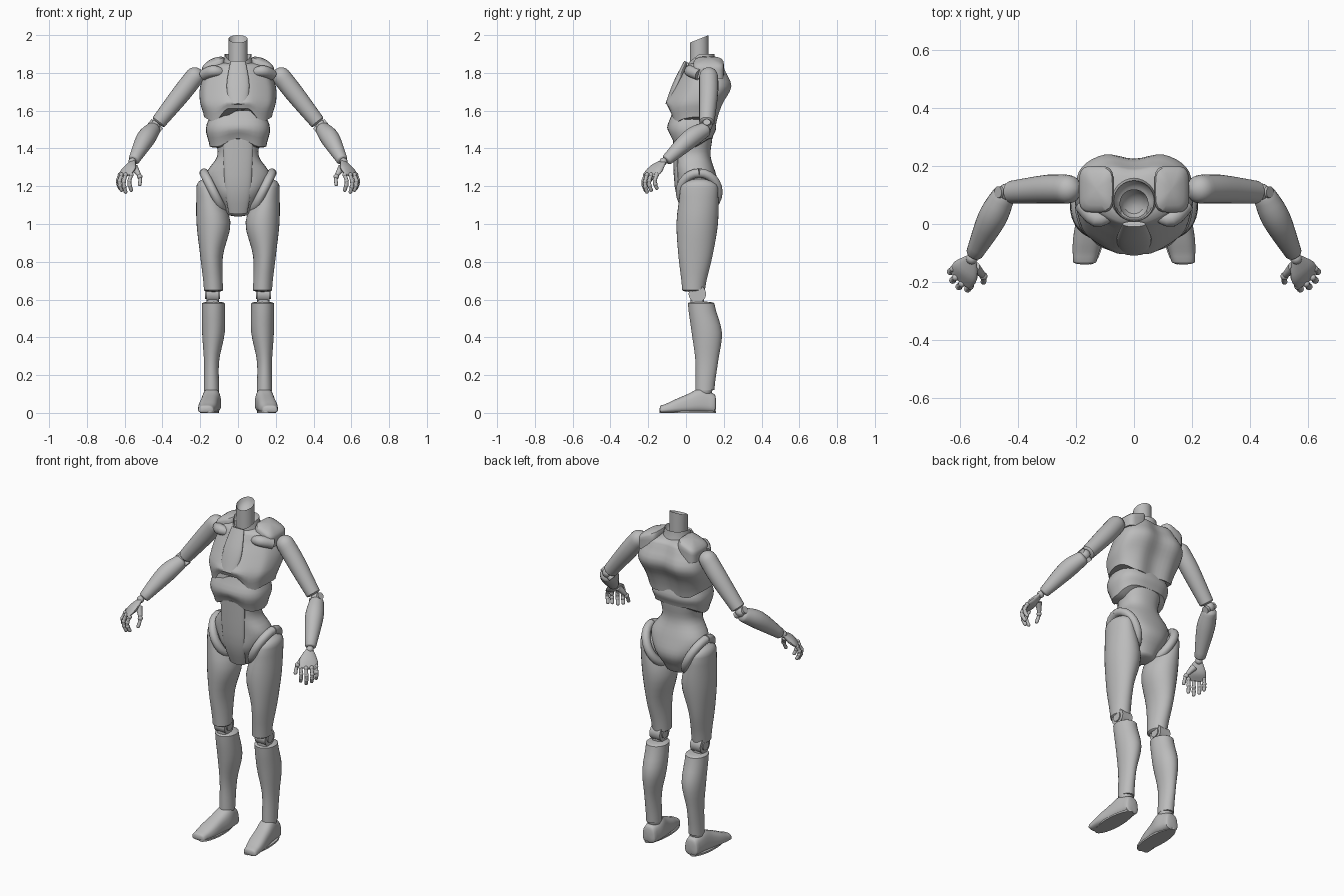
import bpy, bmesh, math
from mathutils import Vector

cube = bpy.data.objects.get("Cube")
if cube:
    bpy.data.objects.remove(cube, do_unlink=True)

GREY = (.5, .5, .5, 1)
material = bpy.data.materials.new("plain_grey")
material.use_nodes = True
material.diffuse_color = GREY
material.node_tree.nodes["Principled BSDF"].inputs["Base Color"].default_value = GREY


def clamp(value):
    return max(0, min(1, value))


def spline(rows, steps=4, closed=False):
    """Smooth interpolation through rows of numbers."""
    count, result = len(rows), []

    def pick(index):
        return rows[index % count] if closed else rows[max(0, min(count - 1, index))]

    for i in range(count if closed else count - 1):
        for step in range(steps):
            t = step / steps
            result.append([b + t * (c - a) / 2 + t * t * (a - 2.5 * b + 2 * c - d / 2)
                           + t ** 3 * (1.5 * (b - c) + (d - a) / 2)
                           for a, b, c, d in zip(pick(i - 1), pick(i), pick(i + 1), pick(i + 2))])
    return result if closed else result + [list(rows[-1])]


def unit(power=2, count=32):
    """Unit superellipse."""
    def shape(value):
        return math.copysign(abs(value) ** (2 / power), value)
    angles = [math.tau * i / count for i in range(count)]
    return [(shape(math.cos(a)), shape(math.sin(a))) for a in angles]


def dome(rings, height):
    """Extra rings that round off the last ring, or hollow it if negative."""
    if not height:
        return []
    centre, inner = [sum((Vector(p) for p in ring), Vector()) / len(ring)
                     for ring in (rings[-1], rings[-2])]
    rise = (centre - inner).normalized() * height
    return [[centre + (Vector(p) - centre) * math.cos(a) + rise * math.sin(a) for p in rings[-1]]
            for a in (.4, .8, 1.2, 1.5)]


def skin(name, rings, side=1, warp=None, start=0, end=0):
    """Skin a stack of rings, cap the ends, shade smooth with sharp creases."""
    rings = dome(rings[::-1], start)[::-1] + rings + dome(rings, end)
    bm = bmesh.new()
    loops = []
    for ring in rings:
        points = [warp(Vector(p)) if warp else Vector(p) for p in ring]
        loops.append([bm.verts.new((p.x * side, p.y, p.z)) for p in points])
    for low, high in zip(loops, loops[1:]):
        for i in range(len(low)):
            bm.faces.new((low[i - 1], low[i], high[i], high[i - 1]))
    bm.faces.new(loops[0])
    bm.faces.new(loops[-1])
    bmesh.ops.recalc_face_normals(bm, faces=bm.faces)
    for face in bm.faces:
        face.smooth = True
    for edge in bm.edges:
        edge.smooth = edge.calc_face_angle(0) < math.radians(35)
    mesh = bpy.data.meshes.new(name)
    bm.to_mesh(mesh)
    bm.free()
    mesh.materials.append(material)
    bpy.context.scene.collection.objects.link(bpy.data.objects.new(name, mesh))


def stack(low, high, rows):
    """Smoothed rows, each paired with an evenly spaced level."""
    rows = spline(rows)
    return [(low + (high - low) * i / (len(rows) - 1), *row) for i, row in enumerate(rows)]


def column(name, low, high, rows, power=2, **options):
    """Upright part from rows of (centre x, centre y, radius x, radius y)."""
    skin(name, [[(x + rx * u, y + ry * v, z) for u, v in unit(power)]
                for z, x, y, rx, ry in stack(low, high, rows)], **options)


def trunk(name, low, high, section, widths, fronts, backs, **options):
    """Central part from half widths and front and back depths."""
    rows = list(zip(widths, fronts, backs))
    skin(name, [[(w * u, (f + b) / 2 + (b - f) / 2 * v, z) for u, v in section]
                for z, w, f, b in stack(low, high, rows)], **options)


def tube(name, rows, ref=(0, 1, 0), count=20, steps=4, **options):
    """Limb along a path from rows of (x, y, z, radius[, second radius])."""
    rows = spline([row if len(row) > 4 else (*row, row[3]) for row in rows], steps)
    points, rings = [Vector(row[:3]) for row in rows], []
    for i, point in enumerate(points):
        along = points[min(i + 1, len(points) - 1)] - points[max(i - 1, 0)]
        a = Vector(ref).cross(along).normalized()
        b = along.normalized().cross(a)
        rings.append([point + a * rows[i][3] * u + b * rows[i][4] * v for u, v in unit(2, count)])
    skin(name, rings, **options)


def ball(name, centre, radius, side):
    x, y, z = centre
    tube(name, [(x, y, z, radius), (x, y, z + .001, radius)], count=16, steps=1,
         side=side, start=radius, end=radius)


# Ribcage: faceted section with a W-shaped lower edge
half = [(0, -1), (.3, -1), (.7, -.7), (.9, -.4), (1, .2), (.9, .7), (.5, 1), (0, .9)]
faceted = spline(half + [(-u, v) for u, v in half[-2:0:-1]], 4, closed=True)


def chest_edge(v):
    centre, flank = clamp(2 - abs(v.x) * 16), clamp(abs(v.x) * 14 - 1.7)
    lift = .09 * centre * clamp(1 - v.y * 16) + .05 * flank
    v.z += lift * clamp((1.66 - v.z) * 7)
    return v


trunk("ribcage", 1.53, 1.83, faceted, (.18, .2, .2, .16), (-.09, -.1, -.05, 0),
      (.16, .19, .24, .2), warp=chest_edge, end=.03)
tube("breastbone", [(0, -.09, 1.63, .02, .05), (0, -.05, 1.74, .02, .06), (0, 0, 1.86, .01, .04)],
     ref=(1, 0, 0), count=32)


# Belly band, arched at front and back
def belly_edge(v):
    front = clamp(1.3 - abs(v.x) * 13) * clamp(-v.y * 20)
    back = clamp(v.y * 13 - .6)
    v.z += .05 * (front + back) * clamp((1.52 - v.z) * 8)
    return v


trunk("belly_band", 1.41, 1.6, unit(2.6), (.15, .17, .14), (-.07, -.1, -.07), (.14, .16, .14),
      warp=belly_edge, start=.01)

# Waist flowing into the pelvis, with a front panel
trunk("pelvis", 1.06, 1.46, unit(2.3), (.07, .13, .17, .11, .12), (0, -.05, -.05, -.06, -.06),
      (.13, .18, .16, .13, .14), start=.02)
tube("belly_panel", [(0, -.05, 1.45, .02, .08), (0, -.04, 1.2, .02, .07), (0, 0, 1.06, .02, .05)],
     ref=(1, 0, 0), count=32)


# Neck with a slanted hollow top, inside a collar
def neck_slant(v):
    v.z += (v.y - .12) * .4 * clamp((v.z - 1.88) * 12)
    return v


def collar_dip(v):
    v.z -= .05 * clamp((.07 - v.y) * 16) * clamp((v.z - 1.8) * 16)
    return v


column("neck", 1.8, 2, [(0, .07, .05, .05)] * 2, warp=neck_slant, end=-.05)
column("collar", 1.79, 1.9, [(0, .08, r, r) for r in (.1, .08, .07)], warp=collar_dip, end=-.05)


def pad_slope(v):
    v.z -= .4 * (v.x - .1) * clamp((v.z - 1.78) * 12)
    return v


for side, word in ((1, "left_"), (-1, "right_")):
    # Shoulder
    column(word + "shoulder_pad", 1.77, 1.86, [(.13, .12, .06, .08)] * 2, 4,
           side=side, warp=pad_slope, end=.03)
    tube(word + "collarbone", [(.08, .03, 1.8, .02), (.13, .02, 1.81, .03), (.18, .07, 1.79, .03)],
         ref=(0, 0, 1), side=side)

    # Arm
    tube(word + "upper_arm", [(.23, .12, 1.78, .05), (.3, .12, 1.69, .05), (.42, .11, 1.54, .04)],
         side=side, start=.05, end=.01)
    ball(word + "elbow", (.44, .11, 1.52), .03, side)
    tube(word + "elbow_pin", [(.41, .11, 1.49, .02), (.47, .11, 1.54, .02)], side=side)
    tube(word + "forearm", [(.45, .1, 1.5, .04), (.49, .02, 1.45, .05), (.55, -.1, 1.34, .03)],
         side=side, start=.02, end=.01)
    ball(word + "wrist", (.56, -.12, 1.33), .02, side)

    # Hand, with the knuckles on an arc
    tube(word + "palm", [(.56, -.12, 1.33, .01, .02), (.58, -.16, 1.29, .02, .05),
                         (.6, -.19, 1.26, .01, .05)], ref=(.6, .8, 0), side=side, end=.01)
    lengths = {"index": .08, "middle": .09, "ring": .08, "little": .07}
    for i, (finger, length) in enumerate(lengths.items()):
        angle = math.radians(30 * i - 90)
        knuckle = Vector((.565 + .06 * math.cos(angle), -.155 + .06 * math.sin(angle), 1.26))
        joints = []
        for t in (0, .4, .7, 1):
            bend = .01 * math.sin(math.pi * t)
            joints.append(knuckle + Vector((bend, -bend, -length * t)))
        tube(word + finger + "_finger", [(*joint, .01) for joint in joints], count=12,
             side=side, end=.01)
        for joint in joints[:3]:
            ball(word + finger + "_joint", joint, .012, side)
    tube(word + "thumb", [(.55, -.15, 1.3, .02), (.52, -.18, 1.25, .01), (.52, -.2, 1.21, .01)],
         count=12, side=side, end=.01)
    ball(word + "thumb_joint", (.52, -.18, 1.25), .014, side)

    # Hip band looping round the top of the thigh
    angles = [math.tau * i / 24 for i in range(25)]
    tube(word + "hip_band", [(.13 + .05 * math.cos(a), .07 + .1 * math.sin(a),
                              1.17 + .1 * math.cos(a), .024) for a in angles],
         ref=(.9, 0, -.5), steps=1, side=side)

    # Leg
    column(word + "thigh", .65, 1.19, [(.13, .04, .05, .06), (.14, .05, .06, .09),
                                       (.13, .06, .09, .11), (.16, .07, .06, .1)],
           side=side, start=.01, end=.05)
    for part, radius, reach in (("knee", .046, .034), ("knee_pin", .027, .04)):
        tube(word + part, [(.134 - reach, .06, .63, radius), (.134 + reach, .06, .63, radius)],
             count=28, steps=1, side=side)
    column(word + "knee_link", .56, .68, [(.134, .06, .034, .036)] * 2, 3, side=side)
    column(word + "shin", .12, .58, [(.14, .1, .04, .05), (.14, .11, .04, .06),
                                     (.13, .11, .06, .08), (.13, .08, .06, .07)],
           side=side, end=.01)
    ball(word + "ankle", (.14, .1, .12), .04, side)

    # Foot: sections from heel to toe, with a thin sole
    foot = [(.14, .04, .1), (.14, .05, .13), (.15, .05, .1), (.16, .05, .07), (.17, .04, .04)]
    skin(word + "foot", [[(x + w * u * (1 - v / 8), y, h * (1 + v) / 2) for u, v in unit(2.8)]
                         for y, x, w, h in stack(.15, -.13, foot)], side, start=.01, end=.01)
    column(word + "sole", 0, .01, [(.15, .01, .05, .15)] * 2, side=side)
